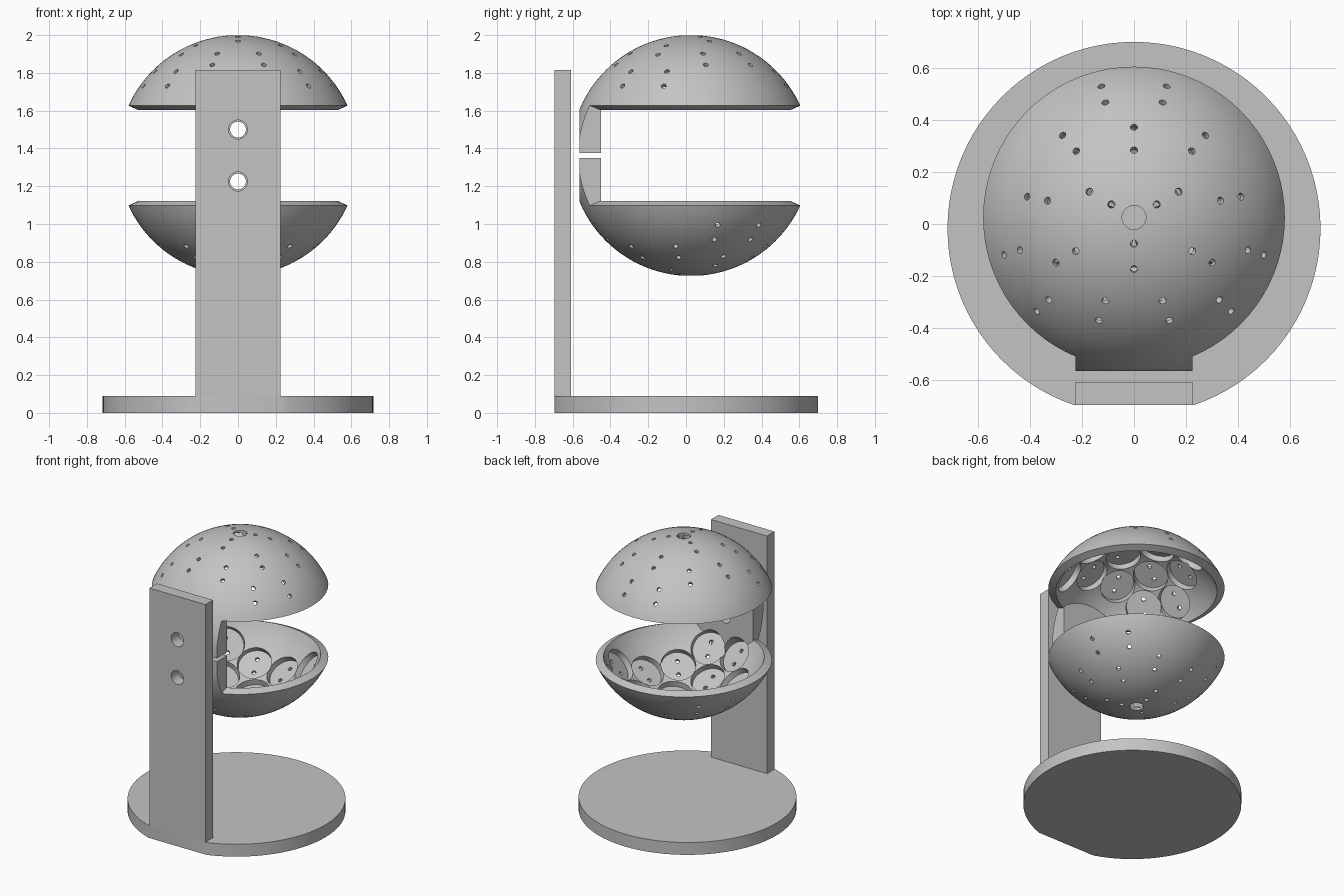
import bpy, bmesh
from math import sin, cos, tan, pi, radians
from mathutils import Matrix, Vector

if "Cube" in bpy.data.objects:
    bpy.data.objects.remove(bpy.data.objects["Cube"], do_unlink=True)

grey = bpy.data.materials.new("plain grey")
grey.use_nodes = True
COLOUR = (0.55, 0.55, 0.55, 1)
grey.diffuse_color = COLOUR
grey.node_tree.nodes["Principled BSDF"].inputs["Base Color"].default_value = COLOUR

R_OUT, R_IN = 0.6375, 0.5825      # shell radii
RIM = radians(24.5)               # rim elevation above the equator
GAP = 0.0125                      # half the gap between the two tabs
CENTRE = Vector((0, 0.025, 1.3625))
TAB_W = 0.225


def make(name, bm):
    bmesh.ops.recalc_face_normals(bm, faces=bm.faces)
    mesh = bpy.data.meshes.new(name)
    bm.to_mesh(mesh)
    bm.free()
    ob = bpy.data.objects.new(name, mesh)
    bpy.context.collection.objects.link(ob)
    return ob


def add_box(bm, lo, hi):
    lo, hi = Vector(lo), Vector(hi)
    size = Matrix.Diagonal((*(hi - lo), 1))
    bmesh.ops.create_cube(bm, size=1, matrix=Matrix.Translation((lo + hi) / 2) @ size)


def add_cylinder(bm, start, end, radius, segments=32):
    start, end = Vector(start), Vector(end)
    axis = end - start
    turn = axis.to_track_quat('Z', 'Y').to_matrix().to_4x4()
    bmesh.ops.create_cone(bm, cap_ends=True, segments=segments, radius1=radius, radius2=radius,
                          depth=axis.length, matrix=Matrix.Translation((start + end) / 2) @ turn)


def lathe(name, profile, segments=80):
    """Closed solid from (radius, z) points; both ends lie on the axis."""
    bm = bmesh.new()
    verts = [bm.verts.new((r, 0, z)) for r, z in profile]
    edges = [bm.edges.new(pair) for pair in zip(verts, verts[1:])]
    bmesh.ops.spin(bm, geom=verts + edges, axis=(0, 0, 1), cent=(0, 0, 0),
                   angle=2 * pi, steps=segments)
    bmesh.ops.remove_doubles(bm, verts=bm.verts, dist=1e-5)
    return make(name, bm)


def arc(radius, start, steps):
    angles = [start + (pi / 2 - start) * i / steps for i in range(steps)]
    return [(radius * cos(a), radius * sin(a)) for a in angles] + [(0, radius)]


def subtract(ob, *cutters):
    """Cut each solid out in turn, then bake the result into the mesh."""
    for cutter in cutters:
        mod = ob.modifiers.new("cut", 'BOOLEAN')
        mod.operation, mod.solver, mod.object = 'DIFFERENCE', 'MANIFOLD', cutter
    graph = bpy.context.evaluated_depsgraph_get()
    baked = bpy.data.meshes.new_from_object(ob.evaluated_get(graph))
    ob.modifiers.clear()
    ob.data = baked
    for cutter in cutters:
        bpy.data.objects.remove(cutter, do_unlink=True)


def finish(ob):
    ob.data.materials.clear()
    ob.data.materials.append(grey)
    bpy.ops.object.select_all(action='DESELECT')
    ob.select_set(True)
    bpy.context.view_layer.objects.active = ob
    bpy.ops.object.shade_smooth_by_angle(angle=radians(25))


# Socket rings: polar angle, spread either side of each third, first third
RINGS = [(13.6, 0, 30), (28.5, 0, 90), (36.6, 19, 30), (50.2, 14, 90)]


def sockets(turn):
    for polar, spread, first in RINGS:
        for third in range(3):
            for side in ((-1, 1) if spread else (0,)):
                yield radians(polar), radians(first + 120 * third + side * spread + turn)


def bowl(name, turn, mirrored):
    # Solid half ball
    ob = lathe(name, [(0, GAP)] + arc(R_OUT, GAP / R_OUT, 28))

    # Hollow with a radial rim, leaving the mounting tab in place
    far = 0.9
    hollow = lathe("hollow", [(0, -0.1), (far, -0.1), (far, far * tan(RIM))]
                   + arc(R_IN, RIM, 20))
    bm = bmesh.new()
    add_box(bm, (-TAB_W, -1, -0.2), (TAB_W, -0.475, 0.342))
    subtract(hollow, make("tab_keep", bm))

    # Flat outer face of the tab
    bm = bmesh.new()
    add_box(bm, (-0.4, -1, -0.1), (0.4, -0.59, 0.5))
    cutters = [hollow, make("tab_face", bm)]

    # Round sockets on the inside, each with two pin holes
    pins = bmesh.new()
    for polar, azimuth in sockets(turn):
        out = Vector((sin(polar) * cos(azimuth), sin(polar) * sin(azimuth), cos(polar)))
        tangent = Vector((cos(polar) * cos(azimuth), cos(polar) * sin(azimuth), -sin(polar)))
        bm = bmesh.new()
        add_cylinder(bm, out * 0.46, out * 0.612, 0.115, 40)
        cutters.append(make("socket_cutter", bm))
        for side in (-0.05, 0.05):
            add_cylinder(pins, out * 0.58 + tangent * side, out * 0.7 + tangent * side, 0.014, 12)

    # Vent at the pole and bolt hole in the tab
    add_cylinder(pins, (0, 0, 0.5), (0, 0, 0.7), 0.046)
    add_cylinder(pins, (0, -0.7, 0.1375), (0, -0.4, 0.1375), 0.042)
    cutters.append(make("hole_cutter", pins))
    subtract(ob, *cutters)

    if mirrored:
        ob.data.transform(Matrix.Diagonal((1, 1, -1, 1)))
        ob.data.flip_normals()
    ob.data.transform(Matrix.Translation(CENTRE))
    finish(ob)


bowl("upper_bowl", 0, False)
bowl("lower_bowl", 180, True)

# Round base with a flat front
bm = bmesh.new()
add_cylinder(bm, (0, -0.017, 0), (0, -0.017, 0.09), 0.717, 96)
bmesh.ops.bisect_plane(bm, geom=bm.verts[:] + bm.edges[:] + bm.faces[:],
                       plane_co=(0, -0.695, 0), plane_no=(0, -1, 0), clear_outer=True)
bmesh.ops.holes_fill(bm, edges=[e for e in bm.edges if e.is_boundary])
finish(make("base", bm))

# Upright post with two bolt holes
bm = bmesh.new()
add_box(bm, (-TAB_W, -0.695, 0.09), (TAB_W, -0.608, 1.815))
post = make("post", bm)
bm = bmesh.new()
for side in (-1, 1):
    z = CENTRE.z + side * 0.1375
    add_cylinder(bm, (0, -0.8, z), (0, -0.5, z), 0.05)
subtract(post, make("bolt_cutter", bm))
finish(post)
